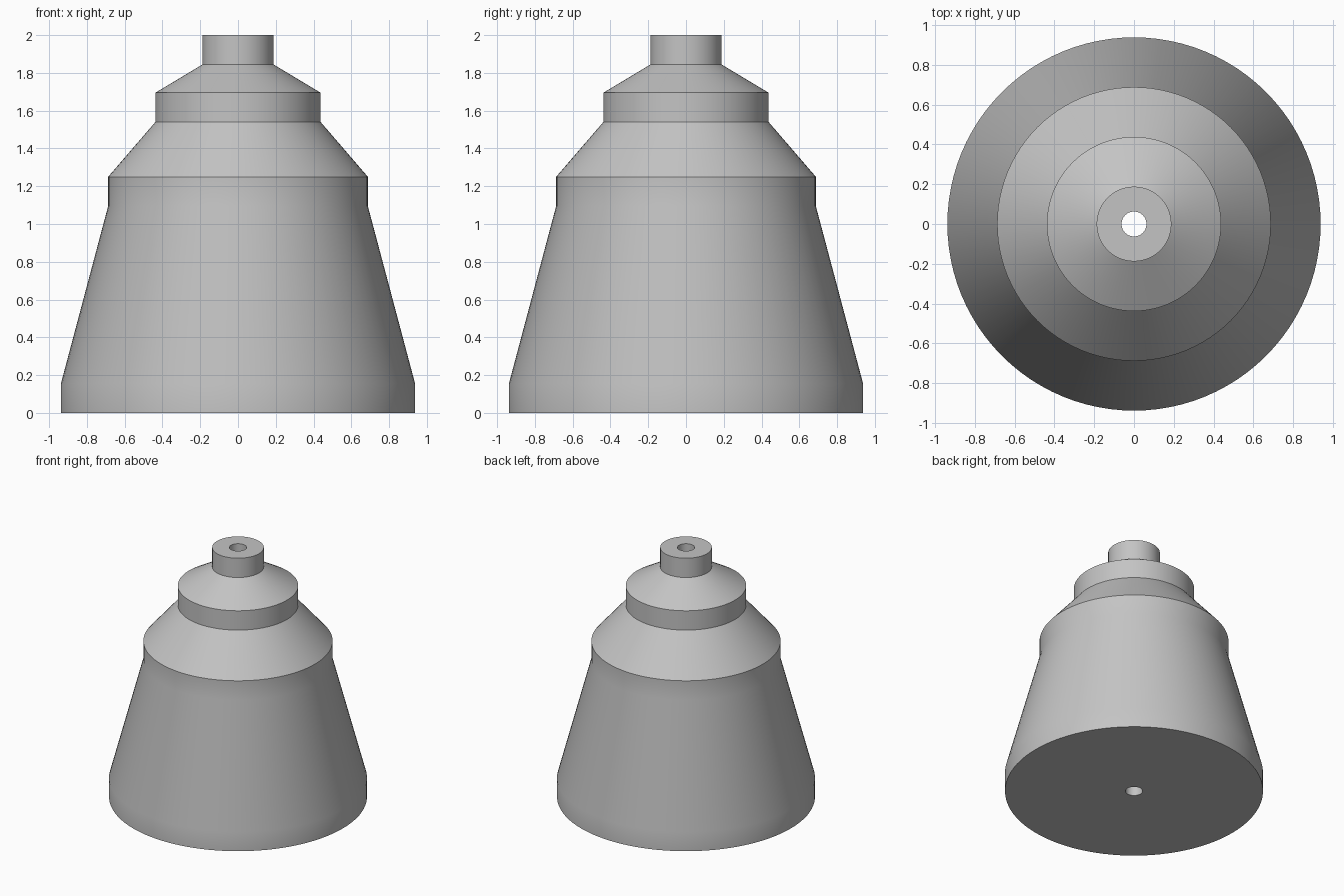
import bpy, bmesh, math

cube = bpy.data.objects.get("Cube")
if cube:
    bpy.data.objects.remove(cube, do_unlink=True)

# One plain grey material
grey = bpy.data.materials.new("light_grey")
grey.use_nodes = True
colour = (0.55, 0.55, 0.55, 1)
grey.diffuse_color = colour
grey.node_tree.nodes["Principled BSDF"].inputs["Base Color"].default_value = colour

# Half section as (radius, height): base rim, cone, shoulder, collar, neck, bore
section = [(0.0625, 0), (0.9375, 0), (0.9375, 0.155), (0.6875, 1.095),
           (0.6875, 1.25), (0.4375, 1.54), (0.4375, 1.695),
           (0.1875, 1.845), (0.1875, 2), (0.0625, 2)]

# Turn the closed section around the vertical axis
bm = bmesh.new()
verts = [bm.verts.new((r, 0, z)) for r, z in section]
edges = [bm.edges.new((a, b)) for a, b in zip(verts, verts[1:] + verts[:1])]
bmesh.ops.spin(bm, geom=verts + edges, cent=(0, 0, 0), axis=(0, 0, 1),
               angle=math.tau, steps=96, use_merge=True)
bmesh.ops.remove_doubles(bm, verts=bm.verts, dist=0.0001)
bmesh.ops.recalc_face_normals(bm, faces=bm.faces)
mesh = bpy.data.meshes.new("stepped_cone")
bm.to_mesh(mesh)
bm.free()

body = bpy.data.objects.new("stepped_cone", mesh)
bpy.context.collection.objects.link(body)
mesh.materials.append(grey)

# Smooth round walls; keep the ledges crisp
bpy.ops.object.select_all(action='DESELECT')
body.select_set(True)
bpy.context.view_layer.objects.active = body
bpy.ops.object.shade_smooth_by_angle(angle=math.radians(25))
